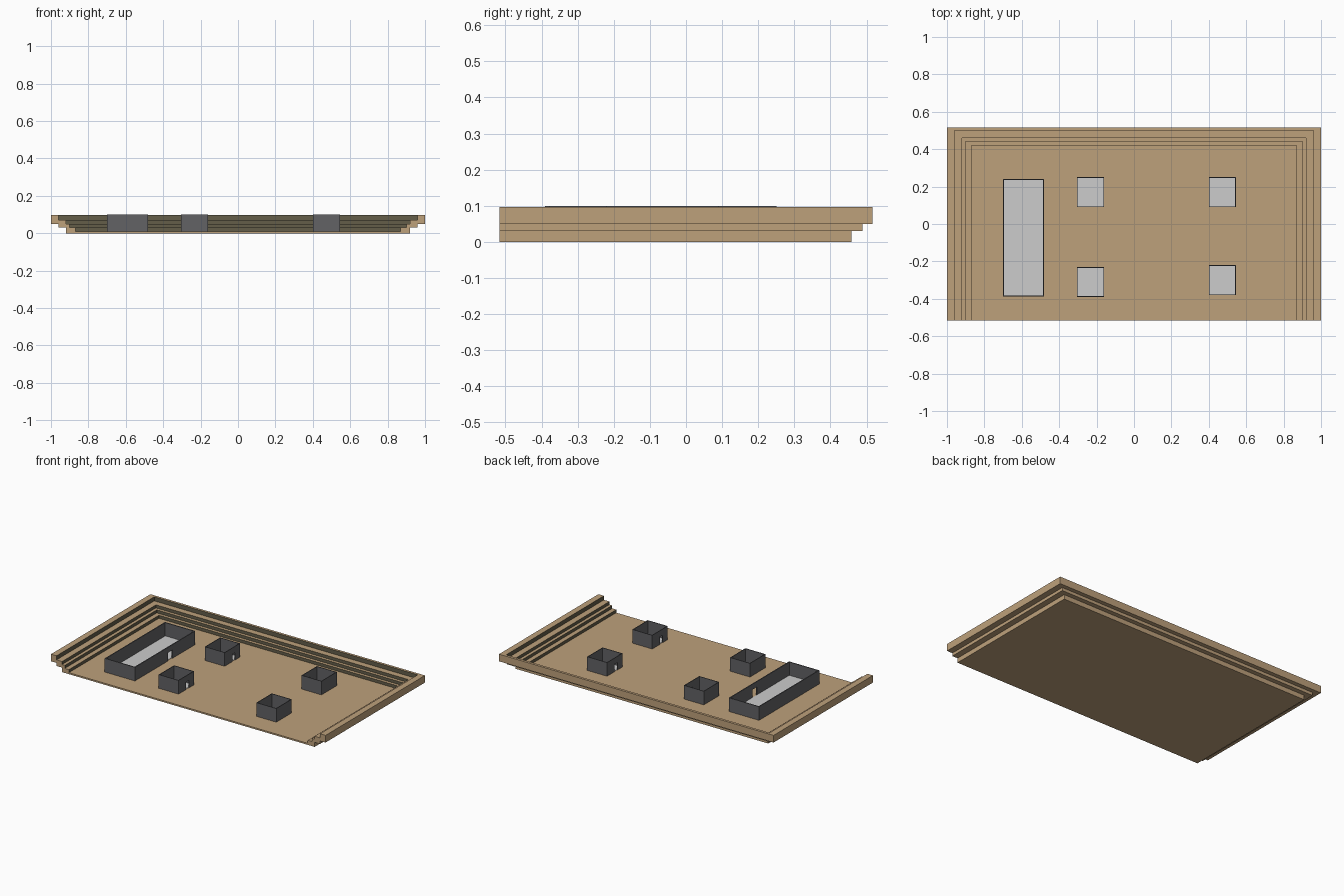
import bpy, bmesh
from mathutils import Matrix, Vector

if "Cube" in bpy.data.objects:
    bpy.data.objects.remove(bpy.data.objects["Cube"])


def material(name, srgb):
    m = bpy.data.materials.new(name)
    m.diffuse_color = [((c / 255 + 0.055) / 1.055) ** 2.4 for c in srgb] + [1]
    m.use_nodes = True
    m.node_tree.nodes["Principled BSDF"].inputs["Base Color"].default_value = m.diffuse_color
    return m


SAND = material("sand", (190, 161, 123))
RISER = material("dark_olive", (99, 93, 73))
WALL = material("dark_grey", (98, 98, 101))
FLOOR = material("light_grey", (204, 204, 204))


def finish(bm, name, mats):
    bmesh.ops.recalc_face_normals(bm, faces=bm.faces)
    me = bpy.data.meshes.new(name)
    bm.to_mesh(me)
    bm.free()
    for m in mats:
        me.materials.append(m)
    ob = bpy.data.objects.new(name, me)
    bpy.context.collection.objects.link(ob)
    return ob


def add_box(bm, x0, x1, y0, y1, z0, z1):
    mid = Vector(((x0 + x1) / 2, (y0 + y1) / 2, (z0 + z1) / 2))
    size = Matrix.Diagonal((x1 - x0, y1 - y0, z1 - z0, 1))
    bmesh.ops.create_cube(bm, size=1, matrix=Matrix.Translation(mid) @ size)


# Sunken courtyard: stepped profile (half width, back y, z) swept along a U
FRONT = -0.517
profile = [(.92, .459, 0), (.92, .459, .03), (.96, .489, .03), (.96, .489, .05),
           (1, .517, .05), (1, .517, .097), (.96, .50, .097), (.96, .50, .07),
           (.92, .46, .07), (.92, .46, .05), (.90, .44, .05), (.90, .44, .03),
           (.87, .42, .03), (.87, .42, .01)]
bm = bmesh.new()
rows = [[bm.verts.new(p) for p in ((-x, FRONT, z), (-x, y, z), (x, y, z), (x, FRONT, z))]
        for x, y, z in profile]
for i, (a, b) in enumerate(zip(rows, rows[1:])):
    for k in range(3):
        f = bm.faces.new((a[k], a[k + 1], b[k + 1], b[k]))
        # inner risers are darker than the treads
        f.material_index = 1 if i > 5 and profile[i][0] == profile[i + 1][0] else 0
bm.faces.new(rows[0])
bm.faces.new(rows[-1])
bm.faces.new([r[0] for r in rows] + [r[3] for r in reversed(rows)])
finish(bm, "stepped_courtyard", [SAND, RISER])


# Roofless building: thin walls, a doorway on one x side, pale floor plate
def building(name, x0, x1, y0, y1, side, door_y, door_w, door_h, t):
    z0, z1 = 0.009, 0.10
    bm = bmesh.new()
    add_box(bm, x0, x1, y0, y0 + t, z0, z1)
    add_box(bm, x0, x1, y1 - t, y1, z0, z1)
    door, solid = ((x1 - t, x1), (x0, x0 + t))[::side]
    add_box(bm, *solid, y0 + t, y1 - t, z0, z1)
    d0, d1 = door_y - door_w / 2, door_y + door_w / 2
    add_box(bm, *door, y0 + t, d0, z0, z1)
    add_box(bm, *door, d1, y1 - t, z0, z1)
    add_box(bm, *door, d0, d1, z0 + door_h, z1)
    finish(bm, name + "_walls", [WALL])
    bm = bmesh.new()
    add_box(bm, x0 + t, x1 - t, y0 + t, y1 - t, z0, 0.0125)
    finish(bm, name + "_floor", [FLOOR])


building("long_hall", -.70, -.48, -.387, .24, 1, -.02, .045, .055, .006)
huts = [("left_back_hut", -.305, -.16, .09, .25, 1),
        ("left_front_hut", -.305, -.16, -.39, -.23, 1),
        ("right_back_hut", .40, .545, .09, .25, -1),
        ("right_front_hut", .40, .545, -.38, -.22, -1)]
for name, x0, x1, y0, y1, side in huts:
    building(name, x0, x1, y0, y1, side, (y0 + y1) / 2 + 0.013 * side, .028, .05, .004)
